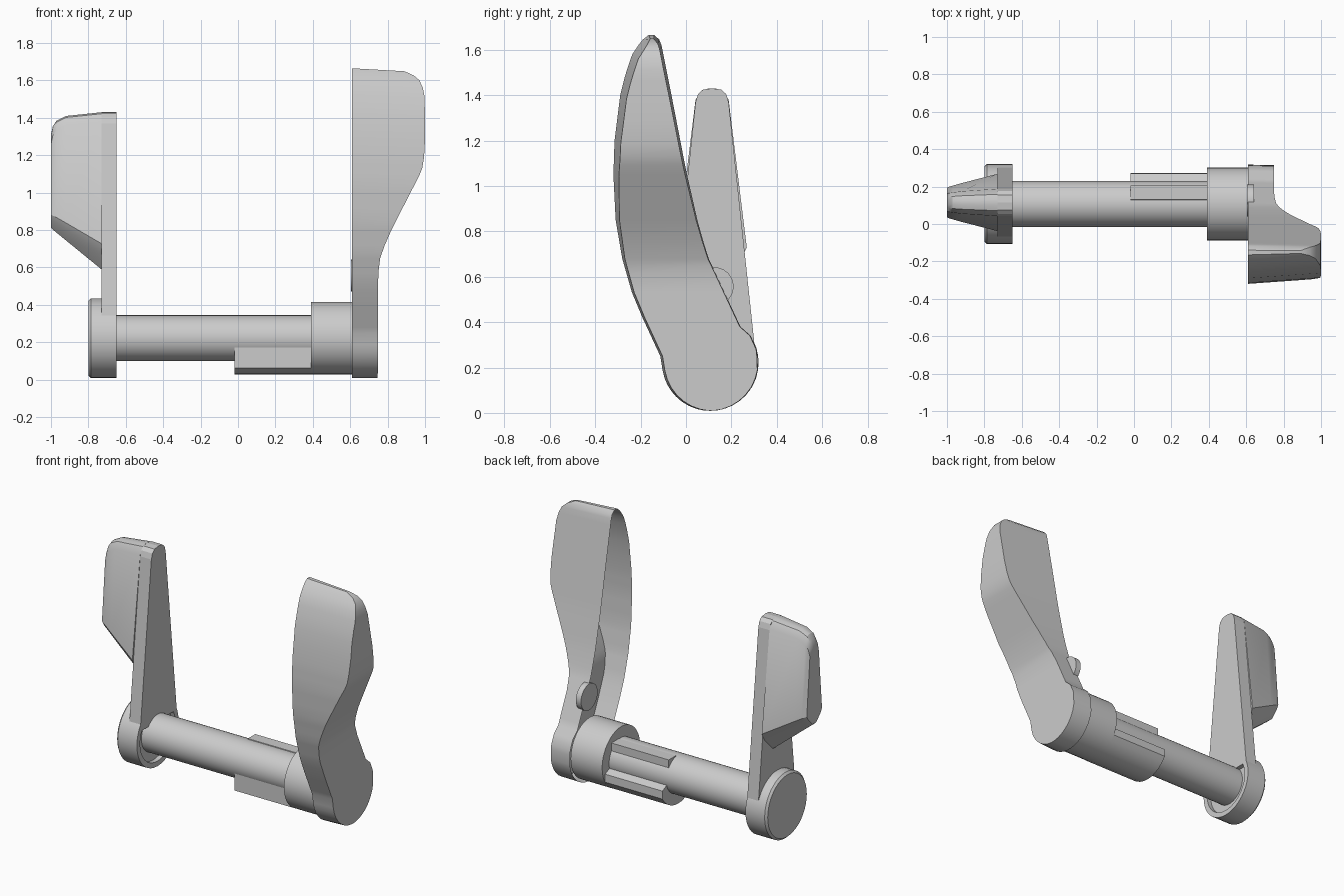
import bpy, bmesh, math

if "Cube" in bpy.data.objects:
    bpy.data.objects.remove(bpy.data.objects["Cube"])

CY, CZ = 0.107, 0.222   # axis of the shaft (runs along x)


def make(name, verts, faces, smooth=True):
    me = bpy.data.meshes.new(name)
    me.from_pydata(verts, [], faces)
    bm = bmesh.new()
    bm.from_mesh(me)
    bmesh.ops.remove_doubles(bm, verts=bm.verts, dist=1e-5)
    bmesh.ops.recalc_face_normals(bm, faces=bm.faces)
    bm.to_mesh(me)
    bm.free()
    ob = bpy.data.objects.new(name, me)
    bpy.context.collection.objects.link(ob)
    if smooth:
        bpy.ops.object.select_all(action='DESELECT')
        ob.select_set(True)
        bpy.context.view_layer.objects.active = ob
        bpy.ops.object.shade_smooth_by_angle(angle=math.radians(28))
    return ob


def loft(name, sections, cap_start=True, cap_end=True, closed=True, smooth=True):
    """Skin equal-length point rings."""
    n = len(sections[0])
    verts = [p for s in sections for p in s]
    faces = []
    for k in range(len(sections) - 1):
        for i in range(n if closed else n - 1):
            j = (i + 1) % n
            faces.append((k*n + i, k*n + j, (k+1)*n + j, (k+1)*n + i))
    if cap_start:
        faces.append(tuple(range(n)))
    if cap_end:
        faces.append(tuple((len(sections) - 1)*n + i for i in range(n)))
    return make(name, verts, faces, smooth)


def lathe(name, profile, cy=CY, cz=CZ, n=40):
    """Turn (x, radius) points around the x axis."""
    ang = [2*math.pi*i/n for i in range(n)]
    return loft(name, [[(x, cy + r*math.cos(a), cz + r*math.sin(a)) for a in ang]
                       for x, r in profile])


def prism(name, pts, x0, x1, smooth=False):
    return loft(name, [[(x, y, z) for y, z in pts] for x in (x0, x1)], smooth=smooth)


def interp(table, z):
    """Linear lookup in (z, value) points."""
    for (a, va), (b, vb) in zip(table, table[1:]):
        if z <= b:
            return va + (vb - va)*max(0, z - a)/(b - a)
    return table[-1][1]


# Turned parts
lathe("shaft", [(-0.70, 0.123), (0.40, 0.123)])
lathe("collar", [(0.39, 0.194), (0.615, 0.194)])
lathe("end_disc", [(-0.80, 0.20), (-0.787, 0.213), (-0.65, 0.213), (-0.65, 0.18),
                   (-0.68, 0.18), (-0.68, 0.10)])
lathe("detent_nub", [(0.605, 0.085), (0.642, 0.085)], 0.125, 0.557, 24)

# Cam block: flat front, round underside, stepped back
arc = [(CY + 0.194*math.cos(a), CZ + 0.194*math.sin(a))
       for a in [math.radians(237 + i*(328 - 237)/8) for i in range(9)]]
prism("cam", [(-0.005, 0.26), (-0.005, 0.062)] + arc +
      [(0.27, 0.17), (0.205, 0.20), (0.205, 0.347), (0.13, 0.347), (0.11, 0.26)],
      -0.02, 0.395, True)

# Short lever: flat plate
MY = 0.115
half = [(0.187, 0.30), (0.073, 1.37), (0.062, 1.405), (0.04, 1.425), (0.0, 1.43)]
prism("short_lever_plate", [(MY + y, z) for y, z in half] +
      [(MY - y, z) for y, z in half[-2::-1]], -0.73, -0.65)


# Short lever: tapering thumb paddle
def paddle(x, wb, zb, wt, zt):
    h = [(wb*0.25, zb), (wb*0.8, zb + 0.045*wb/0.08), (wb, zb + wb*0.9),
         (wt, zt - 0.05), (wt*0.6, zt - 0.008), (wt*0.2, zt)]
    return [(x, MY + y, z) for y, z in h] + [(x, MY - y, z) for y, z in h[::-1]]


loft("short_lever_paddle", [
    paddle(-0.73, 0.153, 0.59, 0.073, 1.43),
    paddle(-0.92, 0.104, 0.745, 0.060, 1.41),
    paddle(-0.97, 0.090, 0.786, 0.054, 1.385),
    paddle(-0.99, 0.084, 0.802, 0.050, 1.355),
    paddle(-1.00, 0.078, 0.812, 0.046, 1.31)])

# Long lever: curved shell, open on its inner side
front = [(0.23, -0.104), (0.42, -0.192), (0.53, -0.238), (0.68, -0.281), (0.85, -0.31),
         (1.05, -0.32), (1.2, -0.315), (1.4, -0.29), (1.5, -0.265), (1.58, -0.237),
         (1.64, -0.197), (1.665, -0.165)]
back = [(0.23, 0.317), (0.28, 0.312), (0.34, 0.285), (0.38, 0.24), (0.68, 0.10), (0.76, 0.075),
        (0.85, 0.05), (1.07, 0.0), (1.38, -0.06), (1.64, -0.112), (1.665, -0.14)]
outer = [(0.0, 0.747), (0.57, 0.75), (0.65, 0.76), (0.72, 0.785), (0.8, 0.82), (1.1, 0.97),
         (1.14, 0.985), (1.22, 0.998), (1.3, 1.0), (1.53, 0.998), (1.58, 0.988), (1.62, 0.97),
         (1.645, 0.94), (1.665, 0.89)]
rows = [CZ - 0.213*math.cos(math.radians(d)) for d in range(4, 92, 11)]
rows += [0.25, 0.28, 0.31, 0.34, 0.38, 0.42, 0.475, 0.53, 0.57, 0.61, 0.65, 0.68, 0.72, 0.76,
         0.8, 0.85, 0.92, 1.0, 1.05, 1.1, 1.14, 1.2, 1.3, 1.4, 1.48, 1.53, 1.58, 1.62,
         1.645, 1.665]
rings = []
for z in rows:
    if z < 0.23:
        w = math.sqrt(max(0, 0.213**2 - (z - CZ)**2))
        f, b = CY - w, CY + w
    else:
        f, b = interp(front, z), interp(back, z)
    x = interp(outer, z)
    s = (x - 0.61)/0.39
    inset = min(0.028*s, (b - f)*0.3)
    zo = z - 0.022*s*max(0, z - 0.8)/0.86
    rings.append([(0.61, f, z), (x, f + inset, zo), (x, b - inset*0.3, zo), (0.61, b, z)])
loft("long_lever", rings, closed=False)
